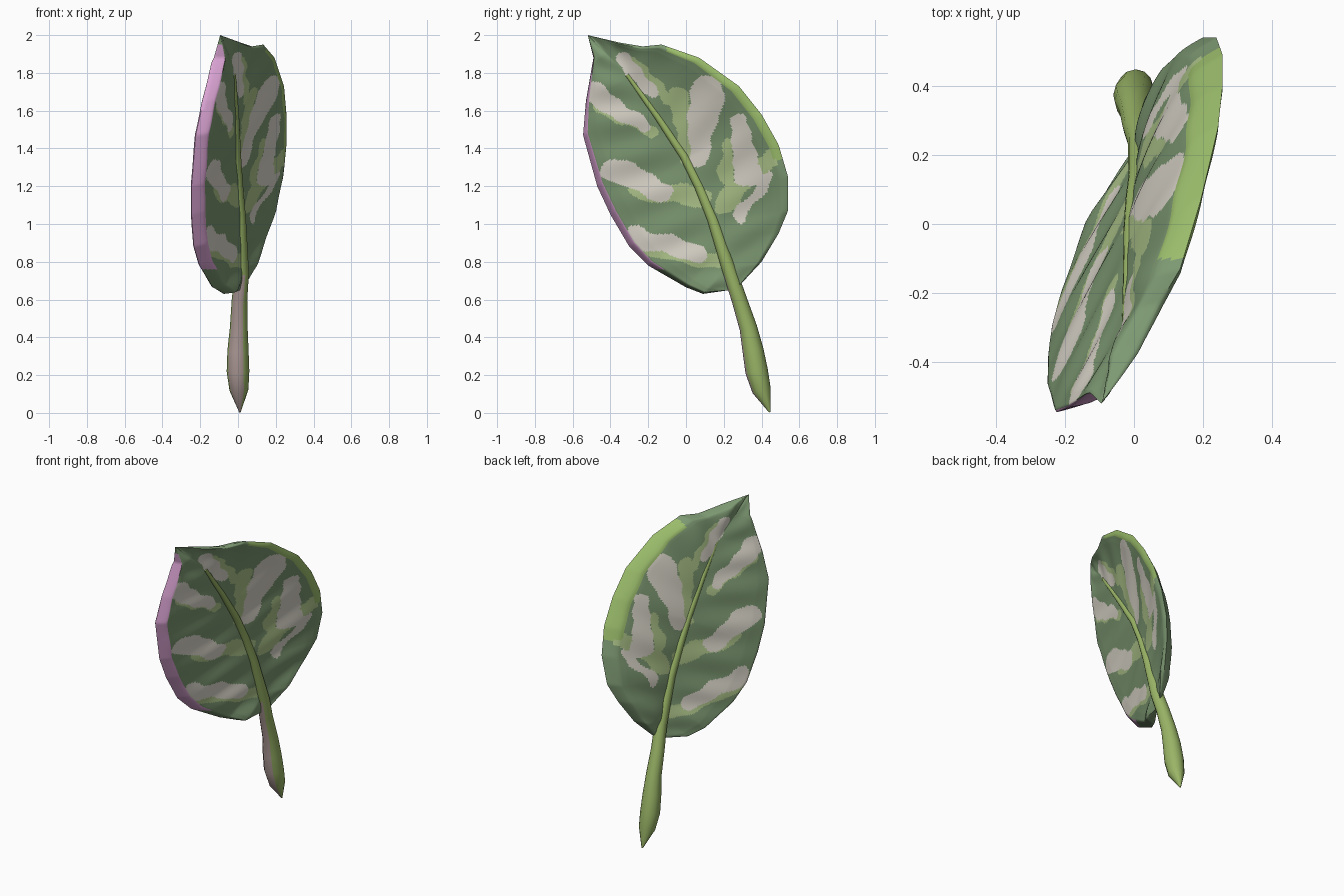
import bpy, bmesh, math
from mathutils import Vector

if "Cube" in bpy.data.objects:
    bpy.data.objects.remove(bpy.data.objects["Cube"])


def material(name, rgb):
    m = bpy.data.materials.new(name)
    lin = [((c / 255 + 0.055) / 1.055) ** 2.4 for c in rgb]
    m.diffuse_color = (*lin, 1)
    m.use_nodes = True
    m.node_tree.nodes["Principled BSDF"].inputs["Base Color"].default_value = m.diffuse_color
    return m


GREEN = material("leaf green", (126, 154, 115))
CREAM = material("cream patch", (224, 219, 207))
PALE = material("pale green patch", (176, 199, 140))
LIME = material("lime rim", (156, 190, 108))
PINK = material("pink rim", (224, 168, 217))
STEM = material("stem green", (153, 180, 102))
MAUVE = material("mauve stem front", (182, 162, 158))


def make_object(name, bm, mats, angle):
    bmesh.ops.recalc_face_normals(bm, faces=bm.faces)
    me = bpy.data.meshes.new(name)
    bm.to_mesh(me)
    bm.free()
    for m in mats:
        me.materials.append(m)
    ob = bpy.data.objects.new(name, me)
    bpy.context.collection.objects.link(ob)
    bpy.ops.object.select_all(action='DESELECT')
    ob.select_set(True)
    bpy.context.view_layer.objects.active = ob
    bpy.ops.object.shade_smooth_by_angle(angle=math.radians(angle))
    return ob


def along(points, t):
    """Point at fraction t of a polyline's length."""
    pts = [Vector(p) for p in points]
    lens = [(b - a).length for a, b in zip(pts, pts[1:])]
    d = t * sum(lens)
    for a, b, l in zip(pts, pts[1:], lens):
        if d <= l:
            return a.lerp(b, d / l)
        d -= l
    return pts[-1]


# Leaf guide lines, base to tip
TIP = (-0.095, -0.52, 2.0)
LEFT = [(0.01, 0.23, 0.65), (-0.05, 0.09, 0.63), (-0.11, 0, 0.665), (-0.18, -0.2, 0.78),
        (-0.21, -0.3, 0.88), (-0.222, -0.4, 1.05), (-0.222, -0.47, 1.2), (-0.2, -0.545, 1.47),
        (-0.16, -0.53, 1.65), (-0.1, -0.49, 1.88), TIP]
RIGHT = [(0.03, 0.27, 0.66), (0.085, 0.40, 0.80), (0.14, 0.49, 0.95), (0.185, 0.54, 1.07),
         (0.225, 0.54, 1.25), (0.243, 0.49, 1.42), (0.243, 0.4, 1.58), (0.23, 0.28, 1.73),
         (0.18, 0.07, 1.88), (0.12, -0.13, 1.95), (0.06, -0.23, 1.94), (0, -0.35, 1.96), TIP]
MID = [(0.02, 0.25, 0.65), (0.012, 0.14, 1.03), (-0.01, 0, 1.35), (-0.015, -0.15, 1.57),
       (-0.025, -0.3, 1.78), (-0.085, -0.51, 1.99)]

# Painted streaks: y, z at both ends, radius at both ends
CREAMS = [(-0.32, 1.87, -0.17, 1.69, 0.038, 0.035), (-0.48, 1.69, -0.23, 1.52, 0.06, 0.035),
          (-0.38, 1.29, -0.12, 1.17, 0.065, 0.055), (-0.26, 0.93, 0.08, 0.84, 0.055, 0.045),
          (0.11, 1.69, 0.06, 1.33, 0.095, 0.045), (0.29, 1.54, 0.32, 1.27, 0.045, 0.078),
          (0.45, 1.26, 0.28, 1.04, 0.022, 0.03)]
PALES = [(-0.28, 1.86, -0.10, 1.66, 0.035, 0.03), (-0.46, 1.63, -0.18, 1.48, 0.035, 0.025),
         (-0.26, 1.18, 0.09, 1.14, 0.05, 0.05), (-0.29, 0.9, 0.17, 0.80, 0.05, 0.04),
         (-0.04, 1.67, 0.01, 1.36, 0.058, 0.04), (0.22, 1.42, 0.22, 1.26, 0.03, 0.045),
         (0.45, 1.35, 0.19, 1.10, 0.045, 0.05)]


def inside(streaks, y, z):
    wob = 0.008 * math.sin(31 * y + 17 * z) + 0.006 * math.sin(53 * z - 23 * y)
    for y1, z1, y2, z2, r1, r2 in streaks:
        dy, dz = y2 - y1, z2 - z1
        f = max(0, min(1, ((y - y1) * dy + (z - z1) * dz) / (dy * dy + dz * dz)))
        if math.hypot(y - y1 - f * dy, z - z1 - f * dz) < r1 + (r2 - r1) * f + wob:
            return True
    return False


def ease(a, start):
    """0 before start, rising to 1 at the rim."""
    return max(0, (a - start) / (1 - start)) ** 1.5


# Leaf blade: two skins meeting at a rounded rim
NS, NT = 56, 180
bm = bmesh.new()
skins = {1: [], -1: []}
for i in range(NT + 1):
    t = i / NT
    l, m, r = along(LEFT, t), along(MID, t), along(RIGHT, t)
    fade = min(1, t / 0.08, (1 - t) / 0.08)
    front, back = [], []
    for j in range(-NS, NS + 1):
        s = j / NS
        a = abs(s)
        p = m.lerp(r if s > 0 else l, a)
        h = (0.010 + 0.024 * min(1, a / 0.8)) * fade
        p.x += 0.006 * math.sin(2 * math.pi * (8 * t - 0.6 * a)) * 4 * a * (1 - a) * fade
        if s > 0:      # right half is slightly cupped
            p.x -= 0.06 * a * (1 - a) * fade
        if s < 0:      # left rim slants to the back
            rim, hf0, hb0 = -0.7 * h, ease(a, 0.93), ease(a, 0.97)
        else:          # right rim rolls forward
            rim, hf0, hb0 = 0.4 * h, ease(a, 0.90), ease(a, 0.87)
        vf = bm.verts.new((p.x + h + (rim - h) * hf0, p.y, p.z))
        front.append(vf)
        back.append(vf if a == 1 else bm.verts.new((p.x - h + (rim + h) * hb0, p.y, p.z)))
    skins[1].append(front)
    skins[-1].append(back)
for side, rows in skins.items():
    for i in range(NT):
        for j in range(2 * NS):
            q = [rows[i][j], rows[i][j + 1], rows[i + 1][j + 1], rows[i + 1][j]]
            f = bm.faces.new(q)
            c = f.calc_center_median()
            s = (j + 0.5) / NS - 1
            if s < (-0.935 if side > 0 else -0.975) and 0.76 < c.z < 1.95:
                f.material_index = 4
            elif s > (0.89 if side > 0 else 0.84) and c.z > 1.34 and c.y > -0.1:
                f.material_index = 3
            elif s > 0.92:
                f.material_index = 0
            elif inside(CREAMS, c.y, c.z):
                f.material_index = 1
            elif inside(PALES, c.y, c.z):
                f.material_index = 2
# close the base and tip ends
for i in (0, NT):
    for j in range(2 * NS):
        fr, bk = skins[1][i], skins[-1][i]
        q = list(dict.fromkeys([fr[j], fr[j + 1], bk[j + 1], bk[j]]))
        if len(q) > 2:
            bm.faces.new(q)
bmesh.ops.remove_doubles(bm, verts=bm.verts, dist=0.0003)
make_object("leaf_blade", bm, [GREEN, CREAM, PALE, LIME, PINK], 50)

# Stem and midrib: one tapered tube (x, y, z, radius)
PATH = [(0.01, 0.443, 0.004, 0.004), (0.005, 0.4, 0.12, 0.05), (0, 0.374, 0.22, 0.06),
        (0, 0.355, 0.33, 0.056), (0.004, 0.33, 0.45, 0.047), (0.008, 0.282, 0.6, 0.041),
        (0.02, 0.235, 0.74, 0.038), (0.013, 0.14, 1.03, 0.029), (0.001, 0.07, 1.2, 0.026),
        (-0.007, -0.01, 1.36, 0.023), (-0.013, -0.15, 1.57, 0.019), (-0.023, -0.31, 1.79, 0.012)]
N = 12
bm = bmesh.new()
rings = []
for i, (x, y, z, rad) in enumerate(PATH):
    a, b = PATH[max(i - 1, 0)], PATH[min(i + 1, len(PATH) - 1)]
    d = (Vector(b[:3]) - Vector(a[:3])).normalized()
    u = d.cross(Vector((0, 1, 0))).normalized()
    v = d.cross(u)
    rings.append([bm.verts.new(Vector((x, y, z)) + rad * (u * math.cos(k * math.tau / N) + v * math.sin(k * math.tau / N)))
                  for k in range(N)])
for a, b in zip(rings, rings[1:]):
    for k in range(N):
        bm.faces.new([a[k], a[(k + 1) % N], b[(k + 1) % N], b[k]])
bm.faces.new(rings[0])
bm.faces.new(rings[-1])
bmesh.ops.recalc_face_normals(bm, faces=bm.faces)
for f in bm.faces:
    f.normal_update()
    if f.normal.y < -0.35 and f.normal.x < 0.62 and f.calc_center_median().z < 0.68:
        f.material_index = 1
make_object("stem_and_midrib", bm, [STEM, MAUVE], 50)
